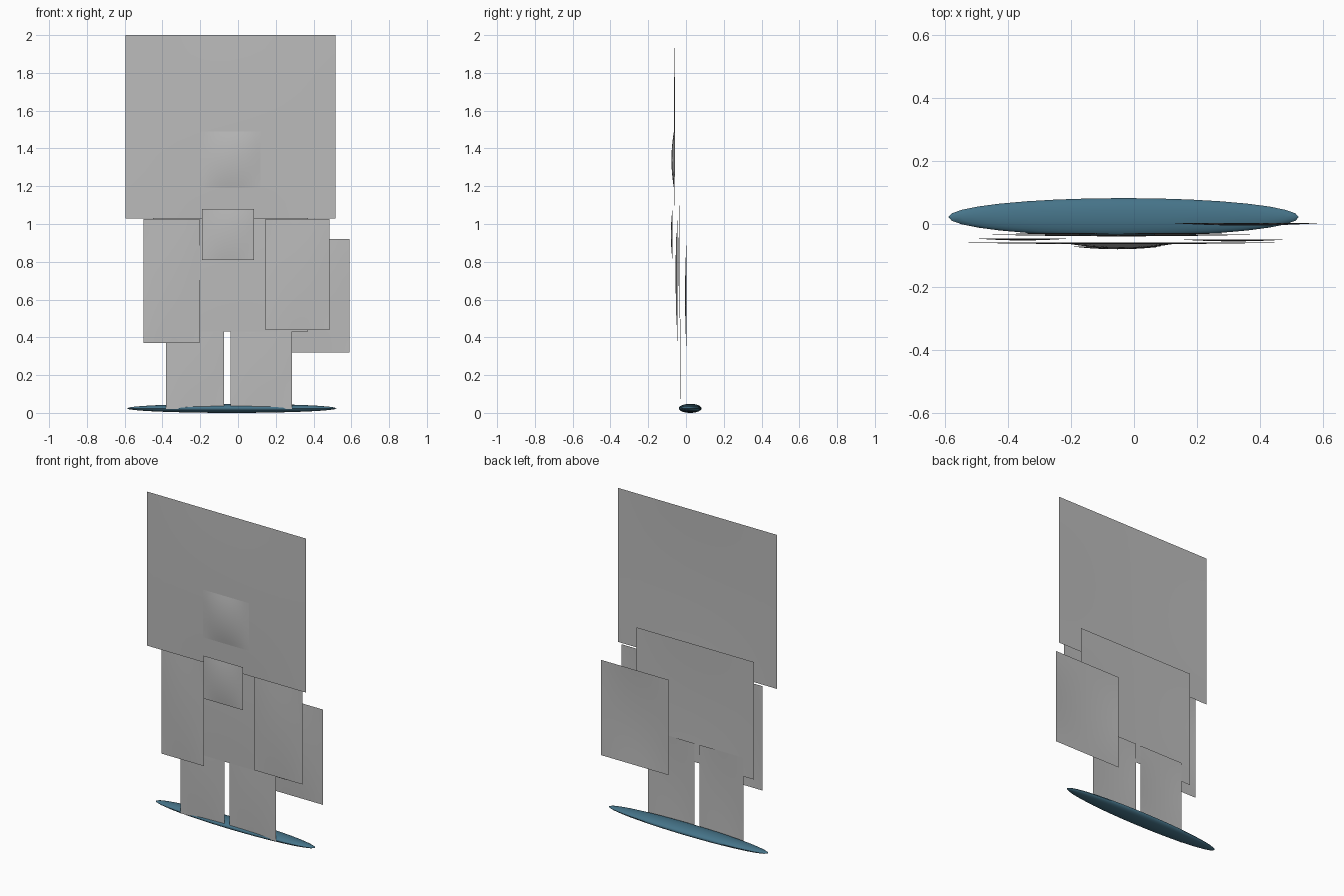
import bpy

if "Cube" in bpy.data.objects:
    bpy.data.objects.remove(bpy.data.objects["Cube"])


def material(name, rgb):
    m = bpy.data.materials.new(name)
    m.diffuse_color = (*rgb, 1.0)
    m.use_nodes = True
    m.node_tree.nodes["Principled BSDF"].inputs["Base Color"].default_value = m.diffuse_color
    return m


GREY = material("light grey", (0.5, 0.5, 0.5))
BLUE = material("slate blue", (0.061, 0.174, 0.25))
N = 12  # divisions along each side of a panel


def panel(name, x0, x1, z0, z1, y, bulge):
    """Upright rectangular sheet, gently bowed towards the front."""
    cx, cz = (x0 + x1) / 2, (z0 + z1) / 2
    hx, hz = (x1 - x0) / 2, (z1 - z0) / 2
    bpy.ops.mesh.primitive_grid_add(x_subdivisions=N, y_subdivisions=N, size=2)
    ob = bpy.context.object
    ob.name = name
    for v in ob.data.vertices:
        u, w = v.co.x, v.co.y
        v.co = (cx + hx * u, y - bulge * (1 - u * u) * (1 - w * w), cz + hz * w)
    ob.data.materials.append(GREY)
    bpy.ops.object.shade_smooth_by_angle()
    return ob


# Head, with the raised face and the small panel at the chin
panel("head", -0.595, 0.515, 1.03, 2.0, -0.058, 0.006)
panel("face", -0.20, 0.12, 1.19, 1.49, -0.064, 0.013)
panel("chin_panel", -0.19, 0.085, 0.81, 1.08, -0.072, 0.008)

# Body and arms
panel("torso", -0.45, 0.37, 0.43, 1.17, -0.034, 0.005)
panel("left_arm", -0.50, -0.205, 0.37, 1.027, -0.046, 0.006)
panel("right_arm", 0.145, 0.485, 0.44, 1.027, -0.049, 0.006)

# Panel hanging behind the body
panel("back_panel", 0.12, 0.59, 0.32, 0.92, 0.003, 0.008)

# Legs
panel("left_leg", -0.38, -0.075, 0.02, 0.55, -0.029, 0.004)
panel("right_leg", -0.04, 0.285, 0.02, 0.55, -0.029, 0.004)

# Flattened oval base
bpy.ops.mesh.primitive_uv_sphere_add(segments=32, ring_count=16, radius=1)
base = bpy.context.object
base.name = "base"
for v in base.data.vertices:
    v.co = (-0.033 + 0.555 * v.co.x, 0.022 + 0.06 * v.co.y, 0.024 + 0.024 * v.co.z)
base.data.materials.append(BLUE)
bpy.ops.object.shade_smooth_by_angle()
